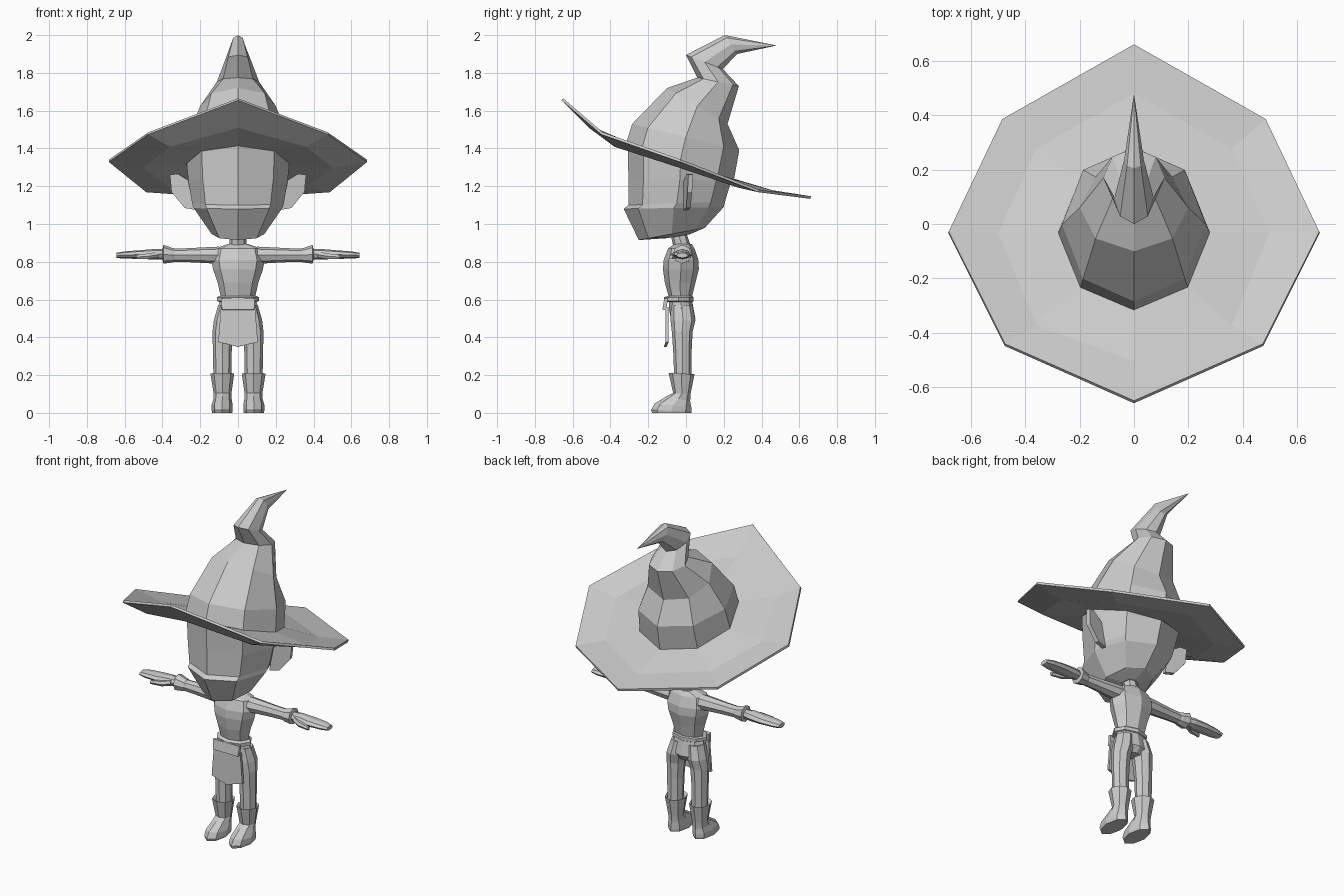
import bpy, bmesh
from math import sin, cos, pi
from mathutils import Vector as V


def ring(c, u, v, n=8):
    """Ellipse of n points around c with half axes u and v."""
    c, u, v = V(c), V(u), V(v)
    return [c + u * cos(2 * pi * i / n) + v * sin(2 * pi * i / n) for i in range(n)]


def slice_(f, b, hw, x=0, n=8):
    """Ring given by its front and back (y, z) points and half width."""
    f, b = V((x, *f)), V((x, *b))
    return ring((f + b) / 2, (f - b) / 2, (hw, 0, 0), n)


def arm_slice(x, ry, rz, z=0.835, y=-0.02, n=8):
    return ring((x, y, z), (0, ry, 0), (0, 0, rz), n)


def make(name, bm, mirror=False, thick=0):
    bmesh.ops.remove_doubles(bm, verts=bm.verts, dist=0.0005)
    bmesh.ops.recalc_face_normals(bm, faces=bm.faces)
    me = bpy.data.meshes.new(name)
    bm.to_mesh(me)
    bm.free()
    ob = bpy.data.objects.new(name, me)
    bpy.context.collection.objects.link(ob)
    if thick:
        m = ob.modifiers.new("thickness", 'SOLIDIFY')
        m.thickness, m.offset = thick, 0
    if mirror:
        m = ob.modifiers.new("mirror", 'MIRROR')
        m.use_mirror_merge = False
    return ob


def loft(name, rings, caps=True, mirror=False, thick=0):
    bm = bmesh.new()
    rows = [[bm.verts.new(p) for p in r] for r in rings]
    n = len(rows[0])
    for a, b in zip(rows, rows[1:]):
        for i in range(n):
            j = (i + 1) % n
            bm.faces.new((a[i], a[j], b[j], b[i]))
    if caps:
        bm.faces.new(rows[0])
        bm.faces.new(rows[-1])
    return make(name, bm, mirror, thick)


def plate(name, pts, mirror=False, thick=0.02):
    bm = bmesh.new()
    bm.faces.new([bm.verts.new(p) for p in pts])
    return make(name, bm, mirror, thick)


def half(pts):
    """Close a front-to-back half outline into a symmetric ring."""
    return [V(p) for p in pts] + [V((-x, y, z)) for x, y, z in pts[-2:0:-1]]


# Hat brim: outer edge, kink, and join with the crown
outer = half([(0, -.655, 1.66), (.475, -.445, 1.48), (.683, -.03, 1.335),
              (.485, .385, 1.175), (0, .66, 1.14)])
kink = half([(0, -.51, 1.515), (.36, -.375, 1.415), (.5, -.035, 1.305),
             (.36, .275, 1.2), (0, .48, 1.165)])
loft("hat_brim", [outer, kink, slice_((-.31, 1.42), (.25, 1.23), .275)],
     caps=False, thick=.014)

# Crooked hat crown ending in a bent tip
loft("hat_crown", [
    slice_((-.318, 1.425), (.252, 1.225), .28),
    slice_((-.285, 1.53), (.282, 1.39), .265),
    slice_((-.1, 1.72), (.22, 1.53), .2),
    slice_((.06, 1.775), (.28, 1.73), .112),
    slice_((0, 1.895), (.195, 1.82), .072),
    slice_((.205, 2.0), (.27, 1.9), .036),
    slice_((.48, 1.945), (.48, 1.945), 0)])

# Head
loft("head", [
    slice_((-.1, .925), (.02, .945), .055),
    slice_((-.25, .915), (.1, .98), .14),
    slice_((-.33, 1.08), (.2, 1.09), .235),
    slice_((-.305, 1.1), (.207, 1.12), .243),
    slice_((-.305, 1.24), (.24, 1.23), .264),
    slice_((-.308, 1.415), (.25, 1.24), .272)])

# Ears
plate("ear", [(.22, 0, 1.075), (.28, .012, 1.085), (.35, .02, 1.17), (.358, .025, 1.262),
              (.315, .015, 1.265), (.25, 0, 1.225)], mirror=True, thick=.025)

# Neck and torso down to the pelvis
loft("neck", [slice_((-.065, .87), (.03, .87), .046), slice_((-.085, .96), (.0, .96), .042)])
loft("torso", [
    slice_((-.062, .895), (.03, .895), .05),
    slice_((-.095, .87), (.045, .87), .125),
    slice_((-.118, .81), (.066, .81), .142),
    slice_((-.122, .76), (.068, .76), .132),
    slice_((-.112, .69), (.05, .69), .108),
    slice_((-.09, .61), (.03, .61), .09),
    slice_((-.09, .55), (.04, .55), .11),
    slice_((-.08, .5), (.05, .5), .11),
    slice_((-.05, .465), (.025, .465), .05)])

# Belt and front flap
loft("belt", [slice_((-.11, .588), (.034, .588), .1), slice_((-.117, .592), (.04, .592), .112),
              slice_((-.117, .612), (.04, .612), .112), slice_((-.1, .618), (.034, .618), .1)])
plate("belt_panel", [(-.09, -.105, .605), (.09, -.105, .605), (.085, -.115, .545),
                     (-.085, -.115, .545)], thick=.02)
plate("front_flap", [(-.09, -.1, .56), (.09, -.1, .56), (.105, -.1, .375),
                     (0, -.11, .35), (-.105, -.1, .375)], thick=.015)

# Legs
loft("leg", [
    slice_((-.08, .57), (.035, .57), .05, .055),
    slice_((-.082, .49), (.05, .49), .058, .07),
    slice_((-.075, .43), (.035, .43), .055, .08),
    slice_((-.068, .33), (.03, .33), .05, .083),
    slice_((-.062, .18), (.028, .18), .047, .083)], mirror=True)

# Boots with flared tops
loft("boot", [
    slice_((-.06, .19), (.025, .19), .045, .083),
    slice_((-.092, .212), (.045, .205), .063, .083),
    slice_((-.068, .105), (.024, .1), .047, .082),
    slice_((-.1, .09), (.022, .06), .048, .082),
    slice_((-.165, .05), (.028, .03), .056, .084),
    slice_((-.185, .015), (.03, .012), .056, .084),
    slice_((-.18, 0), (.028, 0), .053, .084)], mirror=True)

# Arms and flared glove cuffs
loft("arm", [arm_slice(.1, .05, .045), arm_slice(.15, .046, .043),
             arm_slice(.26, .037, .037), arm_slice(.37, .032, .034)], mirror=True)
loft("glove_cuff", [arm_slice(.335, .034, .036), arm_slice(.35, .04, .039),
                    arm_slice(.395, .05, .05, .84), arm_slice(.4, .03, .027, .838)], mirror=True)

# Mitten hands with thumb and a separate finger
loft("palm", [arm_slice(.38, .028, .026, .84), arm_slice(.44, .042, .028, .84),
              arm_slice(.52, .048, .023, .838), arm_slice(.6, .042, .019, .836),
              arm_slice(.642, .03, .014, .834)], mirror=True)
loft("thumb", [arm_slice(.42, .02, .018, .838, -.045, 6), arm_slice(.47, .019, .017, .83, -.068, 6),
               arm_slice(.54, .011, .012, .825, -.08, 6)], mirror=True)
